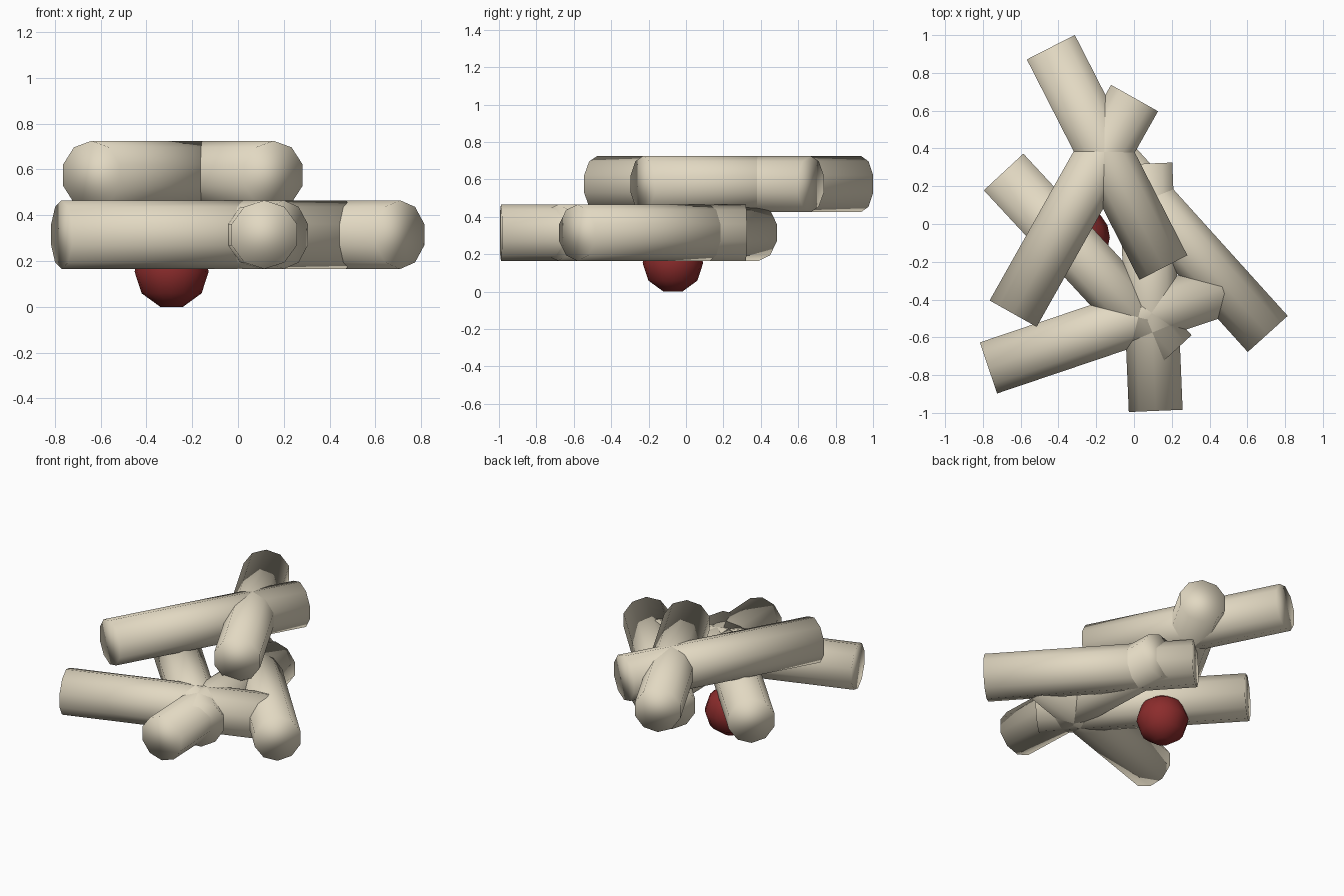
import bpy
import math
from mathutils import Vector, Matrix

if "Cube" in bpy.data.objects:
    bpy.data.objects.remove(bpy.data.objects["Cube"])

LOG_RADIUS = 0.15
LOG_LENGTH = 1.31


def add_log(name, start, end, z):
    """Ten-sided horizontal log with a ridge on top, running between two xy points."""
    a, b = Vector((*start, z)), Vector((*end, z))
    axis = (b - a).normalized()
    up = Vector((0, 0, 1))
    side = up.cross(axis)
    bpy.ops.mesh.primitive_cylinder_add(vertices=10, radius=LOG_RADIUS, depth=LOG_LENGTH)
    log = bpy.context.object
    log.name = name
    log.matrix_world = Matrix.Translation((a + b) / 2) @ Matrix((side, up, axis)).transposed().to_4x4()
    bpy.ops.object.shade_smooth()


# lower layer of logs
lower = [((-0.69, 0.275), (0.20, -0.685)),
         ((0.115, -0.99), (0.06, 0.32)),
         ((-0.77, -0.762), (0.47, -0.343)),
         ((0.708, -0.582), (-0.17, 0.39))]
for i, (start, end) in enumerate(lower):
    add_log(f"lower_log_{i + 1}", start, end, 0.315)

# two crossed logs on top
upper = [((-0.44, 0.935), (0.155, -0.23)),
         ((-0.64, -0.475), (0.003, 0.667))]
for i, (start, end) in enumerate(upper):
    add_log(f"upper_log_{i + 1}", start, end, 0.575)

# red ball with small flat caps at the poles
R, SEG = 0.162, 16
angles = [math.radians(18 + 36 * k) for k in range(5)]
z0 = R * math.cos(angles[0])
verts = [(R * math.sin(t) * math.cos(2 * math.pi * s / SEG),
          R * math.sin(t) * math.sin(2 * math.pi * s / SEG),
          -R * math.cos(t)) for t in angles for s in range(SEG)]
faces = [(r * SEG + s, r * SEG + (s + 1) % SEG,
          (r + 1) * SEG + (s + 1) % SEG, (r + 1) * SEG + s)
         for r in range(4) for s in range(SEG)]
faces += [tuple(reversed(range(SEG))), tuple(range(4 * SEG, 5 * SEG))]
mesh = bpy.data.meshes.new("red_ball")
mesh.from_pydata(verts, [], faces)
mesh.shade_smooth()
ball = bpy.data.objects.new("red_ball", mesh)
ball.location = (-0.29, -0.07, z0)
bpy.context.collection.objects.link(ball)
red = bpy.data.materials.new("red")
red.diffuse_color = (0.26, 0.025, 0.025, 1)
red.use_nodes = True
red.node_tree.nodes["Principled BSDF"].inputs["Base Color"].default_value = red.diffuse_color
mesh.materials.append(red)

# pale wood colour for the logs
wood = bpy.data.materials.new("pale_wood")
wood.diffuse_color = (0.76, 0.69, 0.54, 1)
wood.use_nodes = True
wood.node_tree.nodes["Principled BSDF"].inputs["Base Color"].default_value = wood.diffuse_color
for obj in bpy.data.objects:
    if "log" in obj.name:
        obj.data.materials.append(wood)
